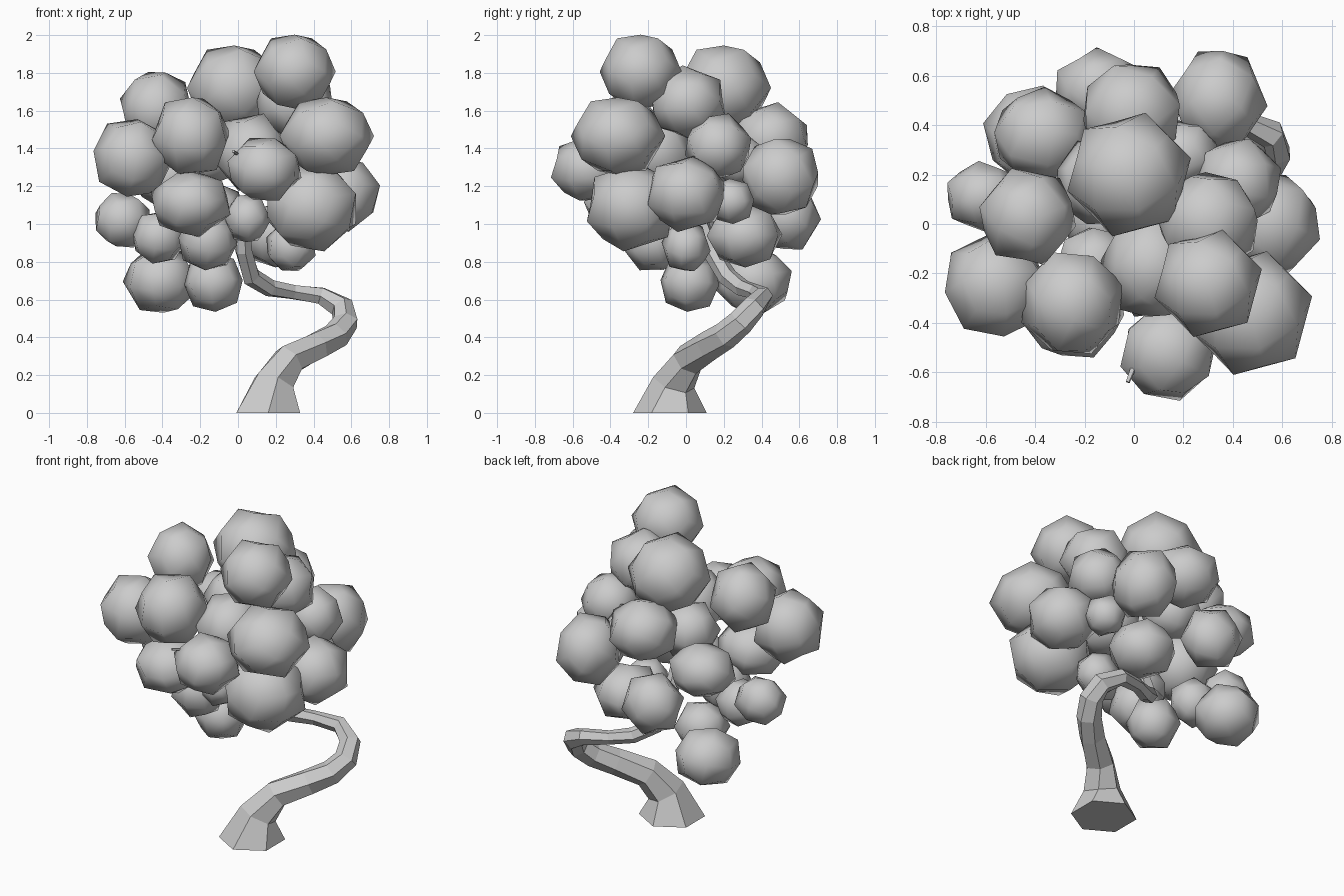
import bpy, bmesh, math, random
from mathutils import Vector, Euler

random.seed(4)
cube = bpy.data.objects.get("Cube")
if cube:
    bpy.data.objects.remove(cube, do_unlink=True)

grey = bpy.data.materials.new("plain_grey")
grey.use_nodes = True
colour = (0.6, 0.6, 0.6, 1)
grey.diffuse_color = colour
grey.node_tree.nodes["Principled BSDF"].inputs["Base Color"].default_value = colour


def finish(bm, name, smooth):
    bmesh.ops.recalc_face_normals(bm, faces=bm.faces)
    for face in bm.faces:
        face.smooth = smooth
    mesh = bpy.data.meshes.new(name)
    bm.to_mesh(mesh)
    bm.free()
    mesh.materials.append(grey)
    obj = bpy.data.objects.new(name, mesh)
    bpy.context.collection.objects.link(obj)


def sweep(name, path, sides=6, twist=0.15):
    """Tapering limb through (x, y, z, radius) points, with a level first ring."""
    bm = bmesh.new()
    points = [Vector(p[:3]) for p in path]
    normal, tangent = Vector((0, -1, 0)), Vector((0, 0, 1))
    rings = []
    for i, point in enumerate(points):
        if i:
            ahead = points[min(i + 1, len(points) - 1)]
            before = (point - points[i - 1]).normalized()
            new_tangent = (before + (ahead - point).normalized()).normalized()
            normal = tangent.rotation_difference(new_tangent) @ normal
            tangent = new_tangent
        side = tangent.cross(normal)
        ring = []
        for k in range(sides):
            angle = math.tau * k / sides + twist * i
            spoke = math.cos(angle) * normal + math.sin(angle) * side
            ring.append(bm.verts.new(point + path[i][3] * spoke))
        rings.append(ring)
    for low, high in zip(rings, rings[1:]):
        for k in range(sides):
            n = (k + 1) % sides
            bm.faces.new((low[k], low[n], high[n], high[k]))
    bm.faces.new(rings[0])
    bm.faces.new(rings[-1])
    finish(bm, name, False)


def clump(name, centre, radii, turn):
    """Leaf clump: a softened cube of 24 quads, turned and fitted to its radii."""
    bm = bmesh.new()
    bmesh.ops.create_cube(bm, size=2)
    bmesh.ops.subdivide_edges(bm, edges=bm.edges[:], cuts=1, use_grid_fill=True)
    # Pull in edge middles, and corners further, as one subdivision step does
    pull = {1: 1, 2: .75, 3: .556}
    for vert in bm.verts:
        vert.co = turn @ (vert.co * pull[round(vert.co.length_squared)])
    reach = [max(abs(vert.co[axis]) for vert in bm.verts) for axis in range(3)]
    for vert in bm.verts:
        vert.co = [c + u * r / most
                   for c, u, r, most in zip(centre, vert.co, radii, reach)]
    finish(bm, name, True)


def random_turn():
    return Euler([random.uniform(0, math.tau) for axis in range(3)]).to_matrix()


def corner_up_turn():
    """Stands the cube on a corner, so its outline from above is a hexagon."""
    return Vector((1, 1, 1)).rotation_difference(Vector((0, 0, 1))).to_matrix()


def foliage(name, clumps, flatness, make_turn):
    """Clumps given as (x, y, z, radius), all flattened alike in height."""
    for number, (x, y, z, radius) in enumerate(clumps, start=1):
        radii = (radius, radius, radius * flatness)
        clump(f"{name}_{number}", (x, y, z), radii, make_turn())


# Winding trunk with a flared foot
sweep("trunk", [
    (.16, -.085, 0, .195), (.19, -.065, .16, .115), (.27, .01, .28, .09),
    (.42, .12, .355, .08), (.52, .21, .41, .075), (.57, .29, .48, .07),
    (.55, .36, .56, .065), (.44, .41, .62, .05), (.29, .37, .64, .042),
    (.17, .3, .66, .047), (.07, .22, .72, .052), (.03, .13, .86, .048),
    (.02, .05, 1.1, .035),
])

# Thin twig tip poking out at the front
sweep("twig", [(.05, -.45, 1.33, .02), (-.025, -.64, 1.385, .008)])

# Large hexagonal clumps on top and at the left
foliage("crown_clump", [
    (.3, -.24, 1.807, .217), (-.02, .2, 1.72, .25),
], .9, corner_up_turn)
foliage("left_clump", [(.47, -.36, 1.465, .25)], .82, corner_up_turn)

# Round clumps
foliage("round_clump", [
    (.3, .01, 1.64, .2), (-.43, .03, 1.61, .195), (-.25, -.32, 1.465, .205),
    (-.56, -.25, 1.35, .205), (-.61, .11, 1.02, .145), (-.42, .04, .93, .14),
    (-.16, -.17, .91, .155), (-.13, .02, .69, .155), (.05, -.25, 1.03, .125),
    (.39, -.29, 1.09, .235), (.55, 0, 1.16, .202), (.42, .17, 1.41, .175),
    (.34, .5, 1.25, .2), (-.01, .45, 1.45, .195), (-.14, .54, 1.04, .175),
    (.28, 0, .88, .13),
], 1, random_turn)

# Flattened clumps
foliage("flat_clump", [
    (-.25, -.33, 1.11, .21), (-.41, .36, .7, .2),
    (.14, -.52, 1.29, .195), (-.37, .36, 1.25, .195), (.2, .31, .94, .2),
], .85, random_turn)

# Clumps filling the inside
foliage("inner_clump", [
    (.07, -.17, 1.38, .205), (-.14, .17, 1.38, .17),
    (.42, .24, 1.12, .12), (.2, .28, 1.34, .14),
], 1, random_turn)
